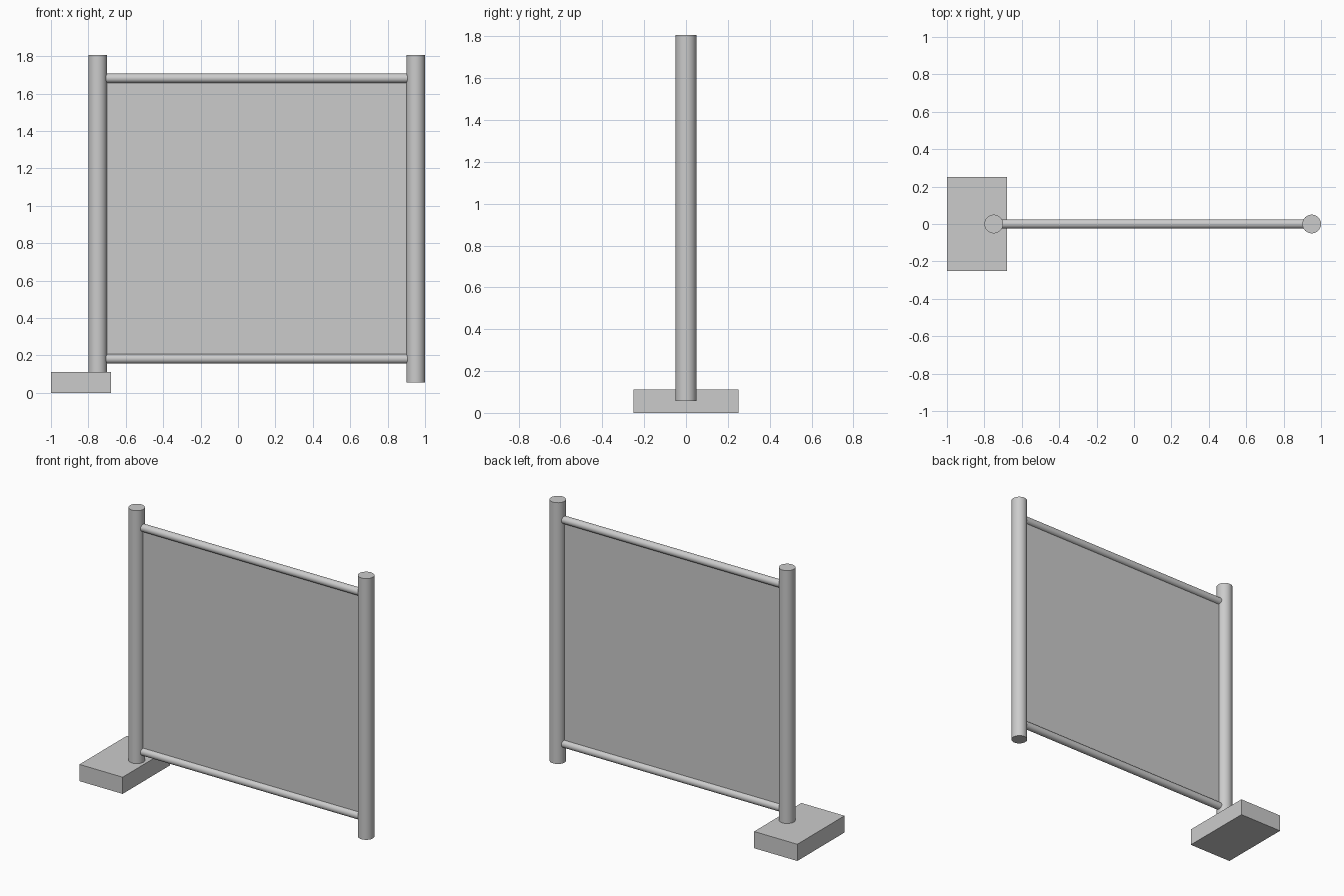
import bpy
from math import pi

default_cube = bpy.data.objects.get("Cube")
if default_cube:
    bpy.data.objects.remove(default_cube, do_unlink=True)

GREY = (0.6, 0.6, 0.6, 1.0)
metal = bpy.data.materials.new("light_grey")
metal.use_nodes = True
metal.diffuse_color = GREY
metal.node_tree.nodes["Principled BSDF"].inputs["Base Color"].default_value = GREY


def finish(name):
    obj = bpy.context.object
    obj.name = name
    obj.data.materials.append(metal)
    return obj


def box(name, centre, size):
    bpy.ops.mesh.primitive_cube_add(size=1, location=centre)
    obj = finish(name)
    obj.scale = size
    bpy.ops.object.transform_apply(location=False, rotation=False, scale=True)


def tube(name, centre, radius, length, rotation=(0, 0, 0)):
    bpy.ops.mesh.primitive_cylinder_add(vertices=48, radius=radius, depth=length,
                                        location=centre, rotation=rotation)
    finish(name)
    bpy.ops.object.shade_smooth_by_angle()


LEFT_X, RIGHT_X = 0.95, -0.75
POST_R, POST_BOTTOM, POST_TOP = 0.05, 0.056, 1.806
LOW_Z, HIGH_Z = 0.182, 1.682
mid_x = (LEFT_X + RIGHT_X) / 2

# Upright posts
for name, x in (("left_post", LEFT_X), ("right_post", RIGHT_X)):
    tube(name, (x, 0, (POST_BOTTOM + POST_TOP) / 2), POST_R, POST_TOP - POST_BOTTOM)

# Horizontal rails, ends tucked just inside the posts
for name, z in (("lower_rail", LOW_Z), ("upper_rail", HIGH_Z)):
    tube(name, (mid_x, 0, z), 0.025, 1.615, (0, pi / 2, 0))

# Thin infill panel between rails and posts
box("infill_panel", (mid_x, 0, (LOW_Z + HIGH_Z) / 2), (1.61, 0.006, HIGH_Z - LOW_Z))

# Foot block under the right post
box("foot_block", (-0.84, 0, 0.056), (0.32, 0.5, 0.112))
